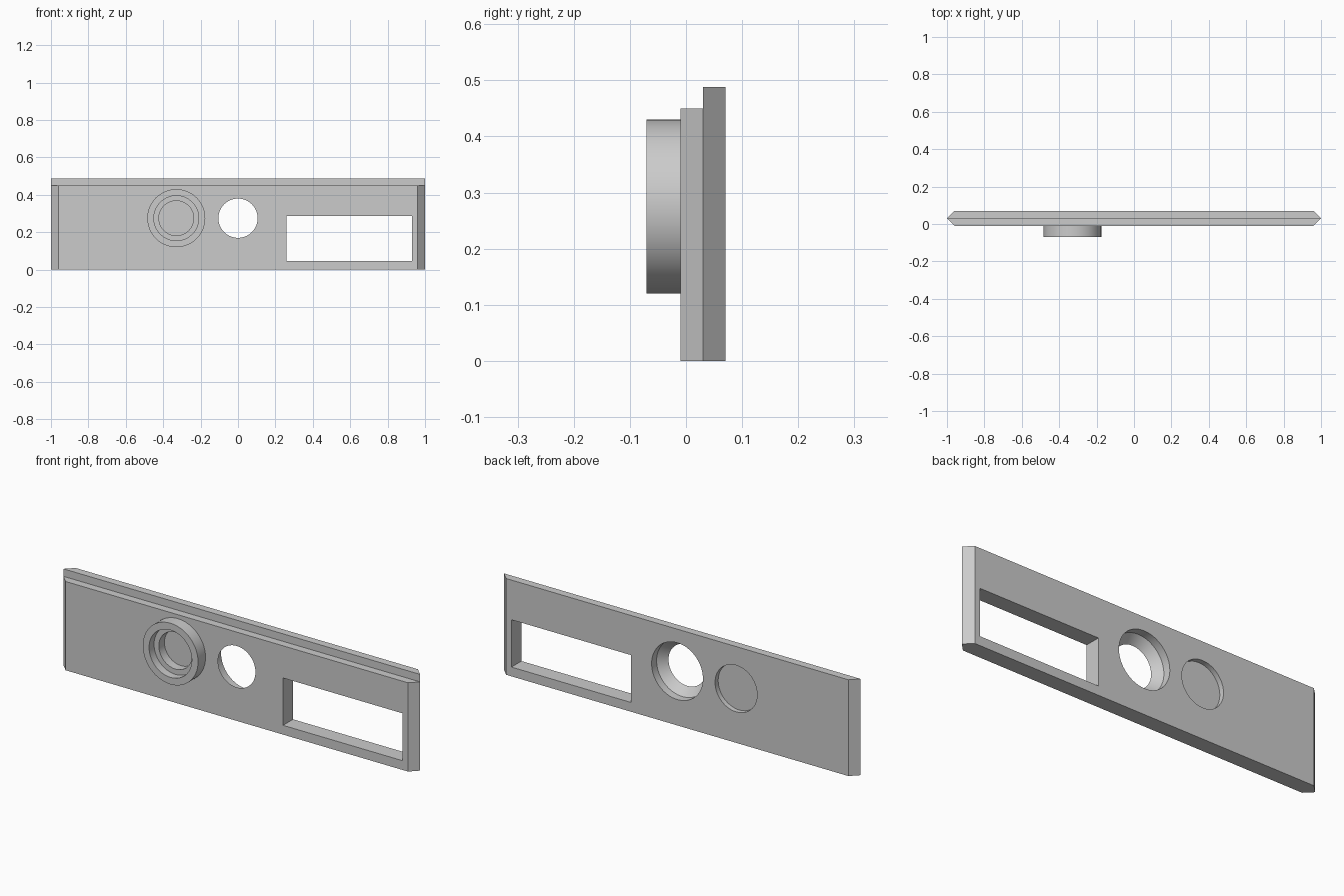
import bpy
import bmesh
import math
from mathutils import Vector

cube = bpy.data.objects.get("Cube")
if cube:
    bpy.data.objects.remove(cube, do_unlink=True)

grey = bpy.data.materials.new("plain_grey")
grey.use_nodes = True
grey.diffuse_color = (0.6, 0.6, 0.6, 1)
grey.node_tree.nodes["Principled BSDF"].inputs["Base Color"].default_value = (0.6, 0.6, 0.6, 1)

FRONT, MID, BACK = -0.01, 0.03, 0.07
HOLE_Z = 0.275
DIAL_X = -0.33


def finish(name, bm):
    bmesh.ops.remove_doubles(bm, verts=bm.verts, dist=1e-5)
    bmesh.ops.recalc_face_normals(bm, faces=bm.faces)
    mesh = bpy.data.meshes.new(name)
    bm.to_mesh(mesh)
    bm.free()
    mesh.materials.append(grey)
    obj = bpy.data.objects.new(name, mesh)
    bpy.context.collection.objects.link(obj)
    return obj


def prism(name, outline, bottom, top):
    """Extrude an x-y outline upwards."""
    bm = bmesh.new()
    face = bm.faces.new([bm.verts.new((x, y, bottom)) for x, y in outline])
    new = bmesh.ops.extrude_face_region(bm, geom=[face])["geom"]
    verts = [v for v in new if isinstance(v, bmesh.types.BMVert)]
    bmesh.ops.translate(bm, verts=verts, vec=(0, 0, top - bottom))
    return finish(name, bm)


def box(name, x, y, z):
    return prism(name, [(x[0], y[0]), (x[1], y[0]), (x[1], y[1]), (x[0], y[1])], *z)


def lathe(name, x, profile, closed=False):
    """Turn a (radius, y) profile around a front-to-back axis."""
    bm = bmesh.new()
    verts = [bm.verts.new((x + r, y, HOLE_Z)) for r, y in profile]
    edges = [bm.edges.new(pair) for pair in zip(verts, verts[1:])]
    if closed:
        edges.append(bm.edges.new((verts[-1], verts[0])))
    bmesh.ops.spin(bm, geom=verts + edges, cent=Vector((x, 0, HOLE_Z)),
                   axis=(0, 1, 0), angle=math.tau, steps=64, use_merge=False)
    return finish(name, bm)


def cut(obj, cutter):
    cutter.hide_render = True
    mod = obj.modifiers.new("cut", "BOOLEAN")
    mod.operation = "DIFFERENCE"
    mod.solver = "EXACT"
    mod.object = cutter
    bpy.context.view_layer.objects.active = obj
    bpy.ops.object.modifier_apply(modifier=mod.name)
    bpy.data.objects.remove(cutter, do_unlink=True)


# Plate with pointed ends
plate = prism("plate", [(-0.96, FRONT), (0.96, FRONT), (1, MID),
                        (0.96, BACK), (-0.96, BACK), (-1, MID)], 0, 0.488)

# Step along the top front edge, and the long window
cut(plate, box("step_cutter", (-1.1, 1.1), (-0.2, MID), (0.45, 0.6)))
cut(plate, box("window_cutter", (0.26, 0.93), (-0.2, 0.2), (0.047, 0.287)))

# Middle hole, flared towards the back
cut(plate, lathe("hole_cutter", 0, [(0, -0.1), (0.105, -0.1), (0.105, FRONT),
                                    (0.144, MID), (0.144, 0.1), (0, 0.1)]))

# Blind recesses in front and behind the collar
cut(plate, lathe("front_recess_cutter", DIAL_X, [(0, -0.1), (0.093, -0.1),
                                                 (0.093, 0.015), (0, 0.015)]))
cut(plate, lathe("back_recess_cutter", DIAL_X, [(0, 0.045), (0.118, 0.045),
                                                (0.118, 0.1), (0, 0.1)]))

# Raised collar with an inner ledge
collar = lathe("collar", DIAL_X, [(0.12, -0.07), (0.155, -0.07), (0.155, FRONT),
                                  (0.093, FRONT), (0.093, -0.03), (0.12, -0.03)], closed=True)

# Smooth round walls, sharp edges elsewhere
bpy.ops.object.select_all(action="DESELECT")
for obj in (plate, collar):
    obj.select_set(True)
bpy.context.view_layer.objects.active = plate
bpy.ops.object.shade_smooth_by_angle(angle=math.radians(30))
